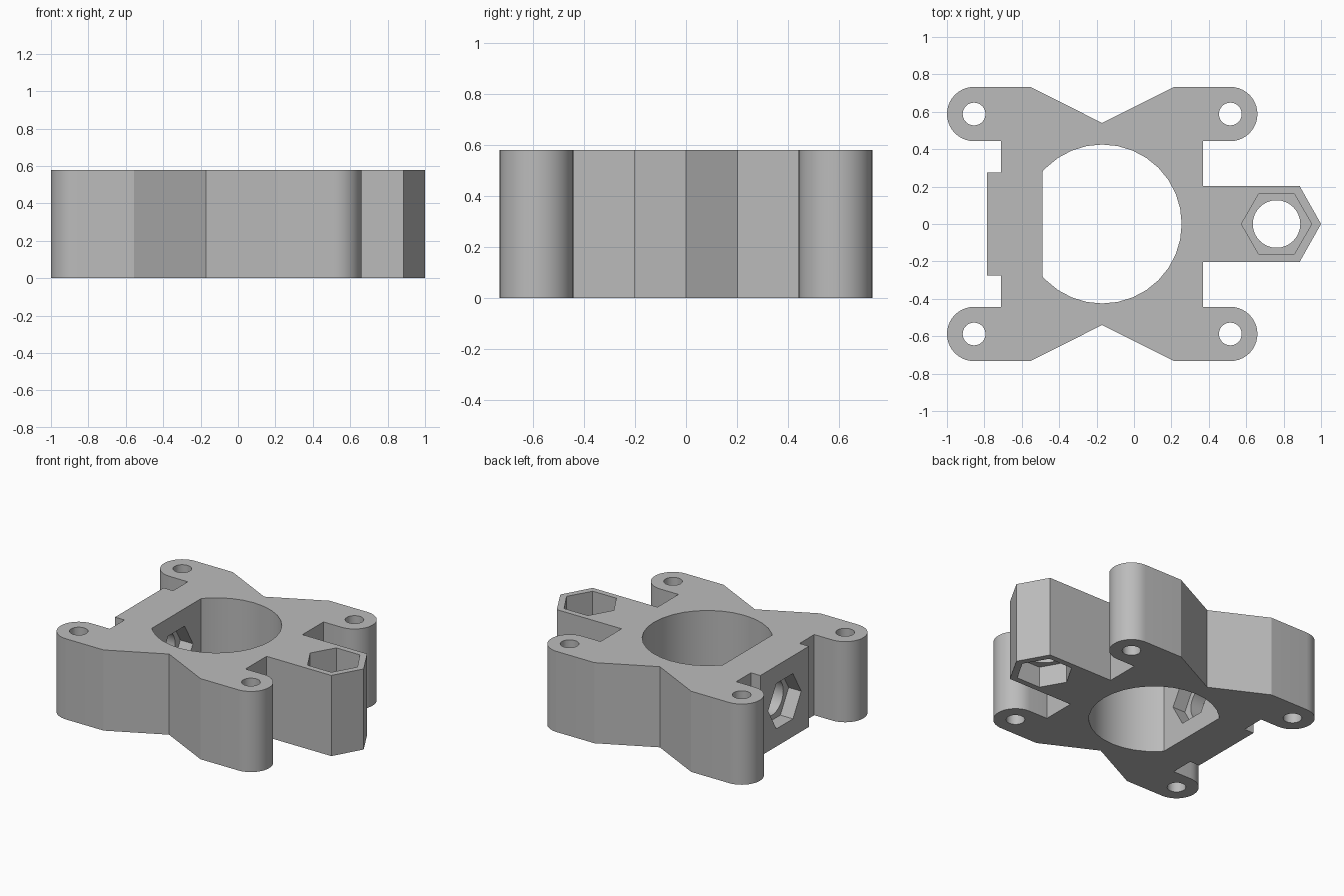
import bpy, bmesh
from math import pi, cos, sin, sqrt
from mathutils import Matrix, Vector

if "Cube" in bpy.data.objects:
    bpy.data.objects.remove(bpy.data.objects["Cube"], do_unlink=True)

HEIGHT = 0.58
ARM_Y, ARM_R = 0.588, 0.145
ARM_X = (-0.855, 0.515)
BORE_X, BORE_R, FLAT_X = -0.17, 0.425, -0.49
LUG_X = 0.762
HEX_R, BOLT_R = 0.188, 0.127

grey = bpy.data.materials.new("grey plastic")
grey.use_nodes = True
colour = (0.5, 0.5, 0.5, 1)
grey.diffuse_color = colour
grey.node_tree.nodes["Principled BSDF"].inputs["Base Color"].default_value = colour


def arc(cx, cy, r, start, end, steps):
    """Points along an arc, both ends included."""
    angles = [start + (end - start) * i / steps for i in range(steps + 1)]
    return [(cx + r * cos(a), cy + r * sin(a)) for a in angles]


def circle(cx, cy, r, sides):
    return arc(cx, cy, r, 0, 2 * pi, sides)[:-1]


def prism(name, outline, low, high, matrix=Matrix()):
    """Extrude a closed outline from low to high along its own z."""
    bm = bmesh.new()
    face = bm.faces.new([bm.verts.new((x, y, low)) for x, y in outline])
    top = bmesh.ops.extrude_face_region(bm, geom=[face])["geom"]
    moved = [v for v in top if isinstance(v, bmesh.types.BMVert)]
    bmesh.ops.translate(bm, verts=moved, vec=(0, 0, high - low))
    bmesh.ops.recalc_face_normals(bm, faces=bm.faces)
    bm.transform(matrix)
    mesh = bpy.data.meshes.new(name)
    bm.to_mesh(mesh)
    bm.free()
    mesh.materials.append(grey)
    obj = bpy.data.objects.new(name, mesh)
    bpy.context.collection.objects.link(obj)
    return obj


# Body outline: one half from the lug tip round to the left pad, then mirrored
half = [(1.0, 0), (0.885, 0.204), (0.37, 0.204), (0.37, ARM_Y - ARM_R)]
half += arc(ARM_X[1], ARM_Y, ARM_R, -pi / 2, pi / 2, 20)
half += [(0.215, ARM_Y + ARM_R), (BORE_X, 0.54), (-0.555, ARM_Y + ARM_R)]
half += arc(ARM_X[0], ARM_Y, ARM_R, pi / 2, 3 * pi / 2, 20)
half += [(-0.71, ARM_Y - ARM_R), (-0.71, 0.276), (-0.785, 0.276)]
body = prism("bracket_body", half + [(x, -y) for x, y in reversed(half[1:])], 0, HEIGHT)

# Cutters, starting with the large bore with its flat side
bore = [(max(x, FLAT_X), y) for x, y in circle(BORE_X, 0, BORE_R, 32) if x > FLAT_X]
chord = sqrt(BORE_R ** 2 - (FLAT_X - BORE_X) ** 2)
split = next(i for i in range(len(bore) - 1)
             if bore[i][1] > 0 > bore[i + 1][1])
bore[split + 1:split + 1] = [(FLAT_X, chord), (FLAT_X, -chord)]
cutters = [prism("bore_cutter", bore, -0.1, HEIGHT + 0.1)]

# Screw holes in the four arms
for x in ARM_X:
    for y in (-ARM_Y, ARM_Y):
        cutters.append(prism("screw_cutter", circle(x, y, 0.061, 24), -0.1, HEIGHT + 0.1))

# Lug bolt hole with a hexagonal pocket at each end
cutters.append(prism("lug_bolt_cutter", circle(LUG_X, 0, BOLT_R, 32), -0.1, HEIGHT + 0.1))
for low, high in ((-0.1, 0.15), (HEIGHT - 0.18, HEIGHT + 0.1)):
    cutters.append(prism("lug_nut_cutter", circle(LUG_X, 0, HEX_R, 6), low, high))

# Left pad bolt hole with pockets on both faces; local z runs along world x
sideways = Matrix.Translation((0, 0, HEIGHT / 2)) @ Matrix(
    ((0, 0, 1, 0), (1, 0, 0, 0), (0, 1, 0, 0), (0, 0, 0, 1)))
cutters.append(prism("pad_bolt_cutter", circle(0, 0, BOLT_R, 32), -0.9, -0.3, sideways))
for low, high in ((-0.9, -0.685), (-0.59, -0.3)):
    cutters.append(prism("pad_nut_cutter", circle(0, 0, HEX_R, 6), low, high, sideways))

# Cut the body and remove the cutters
bpy.context.view_layer.objects.active = body
for cutter in cutters:
    cutter.hide_render = True
    mod = body.modifiers.new("cut", 'BOOLEAN')
    mod.operation, mod.solver, mod.object = 'DIFFERENCE', 'EXACT', cutter
    bpy.ops.object.modifier_apply(modifier=mod.name)
    bpy.data.objects.remove(cutter, do_unlink=True)

bpy.ops.object.select_all(action='DESELECT')
body.select_set(True)
bpy.ops.object.shade_smooth_by_angle(angle=pi / 7)
